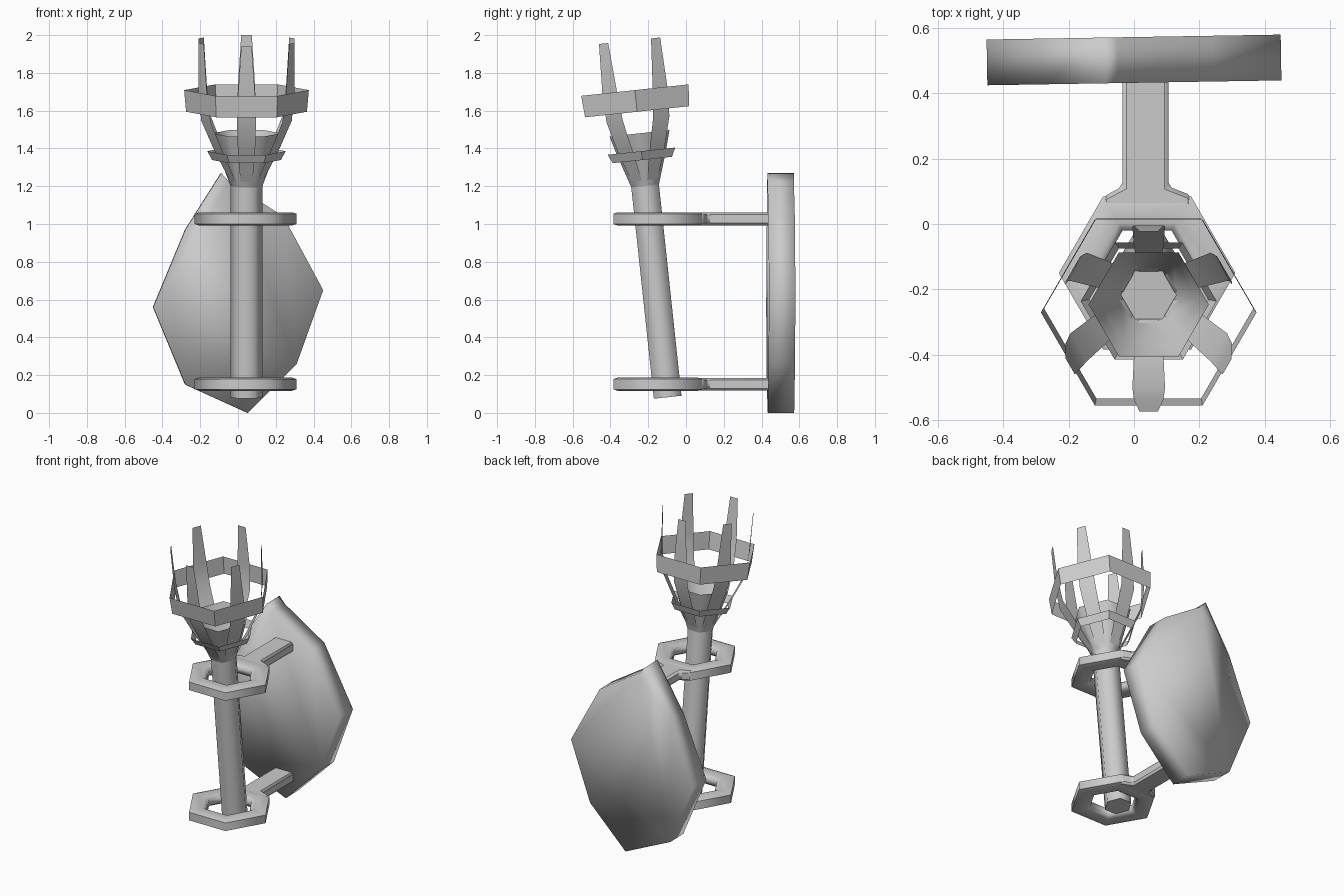
import bpy, bmesh
from math import sin, cos, pi, radians
from mathutils import Matrix

if "Cube" in bpy.data.objects:
    bpy.data.objects.remove(bpy.data.objects["Cube"])

TILT = Matrix.Translation((0.045, -0.097, 0.083)) @ Matrix.Rotation(radians(6.1), 4, 'X')


def make(name, verts, faces, matrix=Matrix(), angle=35, recalc=True):
    mesh = bpy.data.meshes.new(name)
    mesh.from_pydata(verts, [], faces)
    mesh.transform(matrix)
    if recalc:
        bm = bmesh.new()
        bm.from_mesh(mesh)
        bmesh.ops.recalc_face_normals(bm, faces=bm.faces)
        bm.to_mesh(mesh)
        bm.free()
    ob = bpy.data.objects.new(name, mesh)
    bpy.context.collection.objects.link(ob)
    bpy.ops.object.select_all(action='DESELECT')
    ob.select_set(True)
    bpy.context.view_layer.objects.active = ob
    bpy.ops.object.shade_smooth_by_angle(angle=radians(angle))
    return ob


def lathe(name, profile, matrix, closed=False, caps=(), angle=35, n=6):
    """Spin (radius, height) points into a six-sided shell; caps lists rows to fill."""
    verts = [(r * cos(2 * pi * k / n), r * sin(2 * pi * k / n), h)
             for r, h in profile for k in range(n)]
    rows = len(profile)
    faces = []
    for i in range(rows if closed else rows - 1):
        j = (i + 1) % rows
        for k in range(n):
            m = (k + 1) % n
            faces.append((i * n + k, i * n + m, j * n + m, j * n + k))
    for c in caps:
        ring = [c * n + k for k in range(n)]
        faces.append(ring[::-1] if c == 0 else ring)
    return make(name, verts, faces, matrix, angle, recalc=closed)


def prism(name, outline, to_a, to_b, matrix=Matrix(), angle=35):
    n = len(outline)
    verts = [to_a(*p) for p in outline] + [to_b(*p) for p in outline]
    faces = [tuple(range(n)), tuple(range(n, 2 * n))]
    faces += [(i, (i + 1) % n, n + (i + 1) % n, n + i) for i in range(n)]
    return make(name, verts, faces, matrix, angle)


# Irregular wall plate
plate = [(0.05, 0), (-0.28, 0.15), (-0.45, 0.56), (-0.28, 0.97), (-0.09, 1.27),
         (-0.05, 1.225), (0.24, 1.04), (0.45, 0.65), (0.31, 0.26)]
prism("wall_plate", plate, lambda x, z: (x, -0.07, z), lambda x, z: (x, 0.07, z),
      Matrix.Translation((0, 0.502, 0)) @ Matrix.Rotation(0.0167, 4, 'Z'), 180)

# Two holder rings, each with an arm that flares into the ring
section = [(0.27, -0.027), (0.27, 0.027), (0.245, 0.035), (0.175, 0.035),
           (0.15, 0.02), (0.15, -0.02), (0.175, -0.035), (0.245, -0.035)]
arm = [(-0.1, 0.05), (-0.095, 0.083), (-0.035, 0.115), (-0.035, 0.46),
       (0.105, 0.46), (0.105, 0.115), (0.175, 0.088), (0.18, 0.05)]
for label, z in (("lower", 0.152), ("upper", 1.027)):
    lathe(label + "_ring", section, Matrix.Translation((0.04, -0.15, z)), closed=True, angle=65)
    ob = prism(label + "_arm", arm, lambda x, y: (x, y, z - 0.034), lambda x, y: (x, y, z + 0.034))
    bev = ob.modifiers.new("soft_edge", 'BEVEL')
    bev.width = 0.012
    bev.segments = 1

# Tilted shaft opening into a bowl
lathe("torch_shaft", [(0.085, 0), (0.085, 1.13)], TILT, caps=(0, 1), angle=62)
lathe("torch_bowl", [(0.085, 1.125), (0.15, 1.3), (0.184, 1.405)], TILT, angle=62)

# Basket bands
lathe("small_band", [(0.182, 1.263), (0.208, 1.31)], TILT)
lathe("large_band", [(0.32, 1.52), (0.33, 1.635)], TILT)

# Six bent basket straps: distance from axis, height, half width
strap = [(0.073, 1.136, 0.03), (0.165, 1.307, 0.045), (0.248, 1.48, 0.05),
         (0.268, 1.638, 0.045), (0.277, 1.898, 0.028)]
for k in range(6):
    verts = [(d, s * w, h) for d, h, w in strap for s in (-1, 1)]
    faces = [(2 * i, 2 * i + 1, 2 * i + 3, 2 * i + 2) for i in range(len(strap) - 1)]
    make(f"basket_strap_{k + 1}", verts, faces,
         TILT @ Matrix.Rotation(radians(30 + 60 * k), 4, 'Z'), recalc=False)
